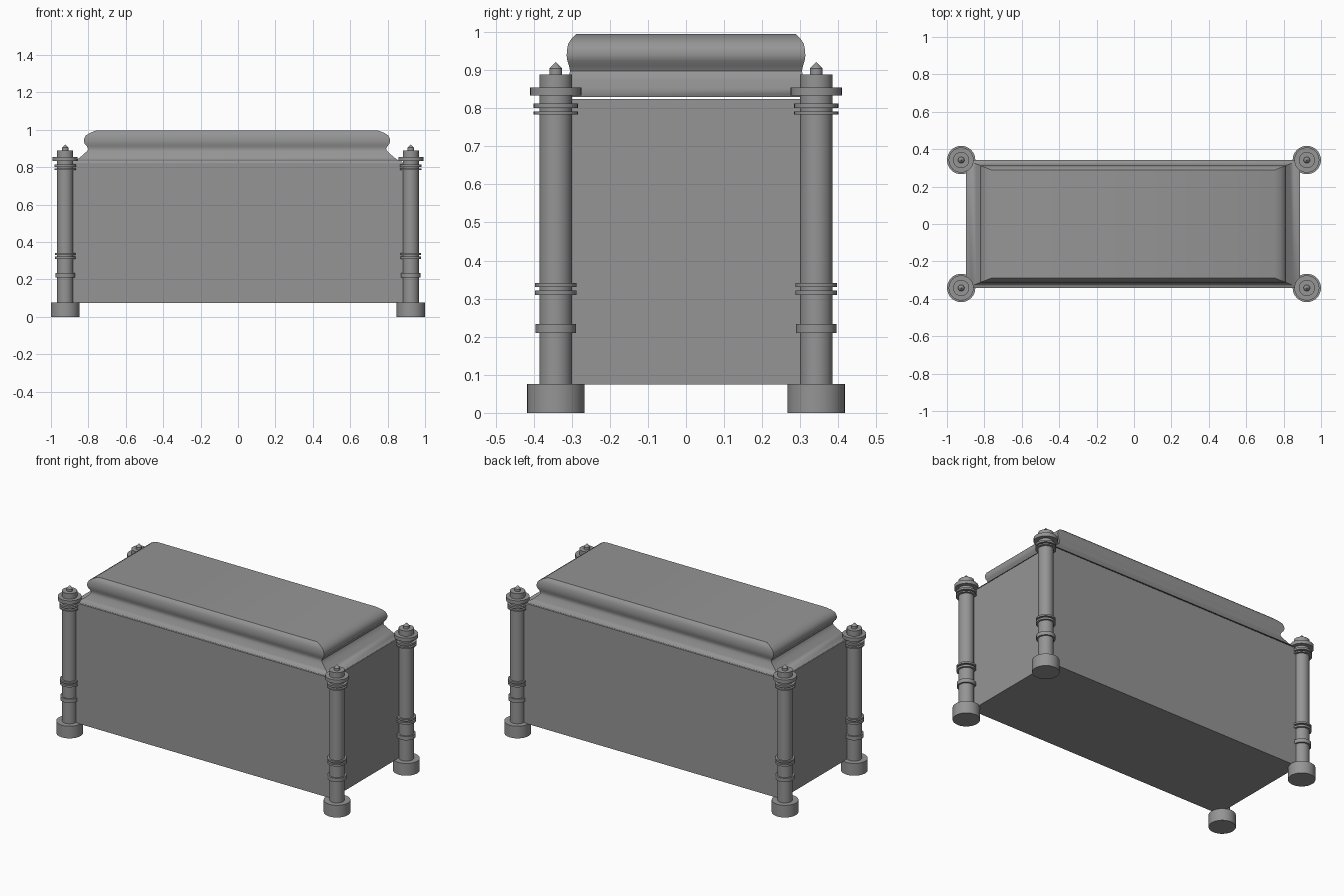
import bpy
import bmesh
import math

cube = bpy.data.objects.get("Cube")
if cube:
    bpy.data.objects.remove(cube, do_unlink=True)

CENTRE_X = -0.005
HALF_X, HALF_Y = 0.893, 0.343
POST_X, POST_Y = 0.924, 0.342
SIDES = 32

stone = bpy.data.materials.new("grey_stone")
stone.use_nodes = True
grey = (0.3, 0.3, 0.3, 1)
stone.diffuse_color = grey
stone.node_tree.nodes["Principled BSDF"].inputs["Base Color"].default_value = grey


def loft(name, rings):
    """Skin a stack of closed rings, cap both ends and make an object."""
    bm = bmesh.new()
    loops = [[bm.verts.new(p) for p in ring] for ring in rings]
    count = len(loops[0])
    for low, high in zip(loops, loops[1:]):
        for i in range(count):
            j = (i + 1) % count
            bm.faces.new((low[i], low[j], high[j], high[i]))
    bm.faces.new(loops[0][::-1])
    bm.faces.new(loops[-1])
    mesh = bpy.data.meshes.new(name)
    bm.to_mesh(mesh)
    bm.free()
    mesh.materials.append(stone)
    obj = bpy.data.objects.new(name, mesh)
    bpy.context.collection.objects.link(obj)
    return obj


def rectangle(hx, hy, z):
    return [(CENTRE_X + sx * hx, sy * hy, z)
            for sx, sy in ((-1, -1), (1, -1), (1, 1), (-1, 1))]


def circle(r, z):
    turn = 2 * math.pi / SIDES
    return [(r * math.cos(i * turn), r * math.sin(i * turn), z) for i in range(SIDES)]


def smooth(obj):
    bpy.ops.object.select_all(action="DESELECT")
    obj.select_set(True)
    bpy.context.view_layer.objects.active = obj
    bpy.ops.object.shade_smooth_by_angle(angle=math.radians(35))


# Plain chest body
loft("chest_body", [rectangle(HALF_X, HALF_Y, z) for z in (0.074, 0.824)])

# Moulded lid: flared foot, waist and rolled rim, as (inset, height)
lid_profile = [(0, 0.829), (0.033, 0.837), (0.054, 0.853), (0.077, 0.873),
               (0.092, 0.887), (0.096, 0.898), (0.09, 0.911), (0.079, 0.924),
               (0.074, 0.938), (0.076, 0.953), (0.084, 0.969), (0.106, 0.983),
               (0.137, 0.995)]
smooth(loft("lid", [rectangle(HALF_X - d, HALF_Y - 0.4 * d, z) for d, z in lid_profile]))

# Corner post: foot, then a shaft carrying raised bands, then a pointed finial
SHAFT = 0.043
bands = [(0.053, 0.21, 0.234), (0.055, 0.309, 0.321), (0.055, 0.33, 0.341),
         (0.058, 0.784, 0.792), (0.058, 0.801, 0.813), (0.067, 0.833, 0.855)]
post_profile = [(0.0757, 0), (0.0757, 0.076), (SHAFT, 0.076)]
for r, low, high in bands:
    post_profile += [(SHAFT, low), (r, low), (r, high), (SHAFT, high)]
post_profile += [(SHAFT, 0.889), (0.017, 0.889), (0.017, 0.904), (0.001, 0.921)]

post = loft("post_front_left", [circle(r, z) for r, z in post_profile])
smooth(post)
post.location = (POST_X, -POST_Y, 0)
for name, sx, sy in (("post_front_right", -1, -1),
                     ("post_back_left", 1, 1), ("post_back_right", -1, 1)):
    copy = bpy.data.objects.new(name, post.data)
    copy.location = (sx * POST_X, sy * POST_Y, 0)
    bpy.context.collection.objects.link(copy)
